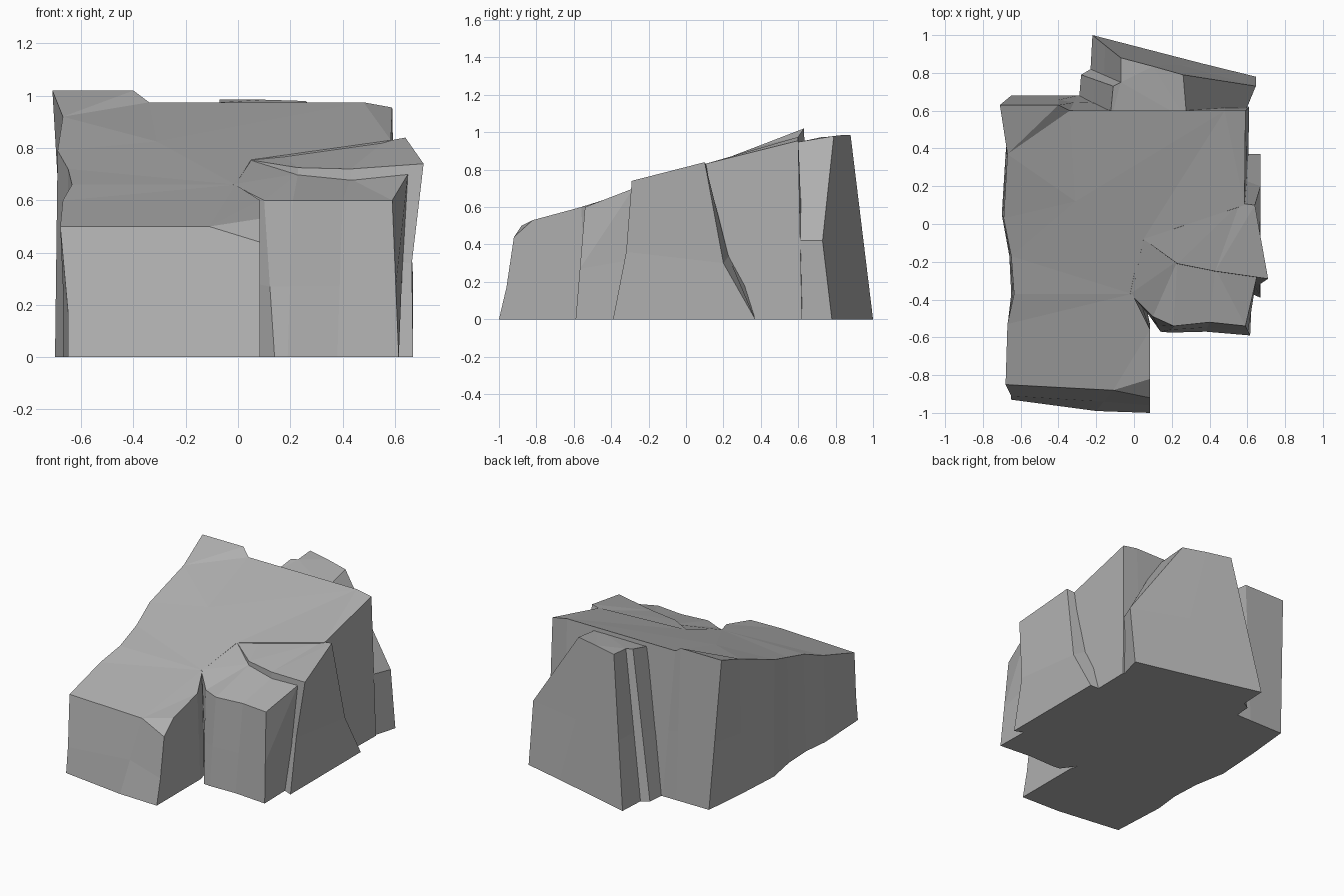
import bpy, bmesh
from mathutils import Vector
from mathutils.geometry import delaunay_2d_cdt

if "Cube" in bpy.data.objects:
    bpy.data.objects.remove(bpy.data.objects["Cube"])


def cap(bm, ring, inner=()):
    """Triangulate a (possibly concave, uneven) ring as seen from above."""
    n = len(ring)
    verts = ring + [bm.verts.new(p) for p in inner]
    pts = [Vector((v.co.x, v.co.y)) for v in verts]
    edges = [(i, (i + 1) % n) for i in range(n)]
    _, _, faces, orig, _, _ = delaunay_2d_cdt(pts, edges, [list(range(n))], 1, 1e-6)
    for f in faces:
        ids = [orig[i][0] for i in f if orig[i]]
        if len(set(ids)) == 3:
            bm.faces.new([verts[i] for i in ids])


def rock_part(name, columns, mids={}, inner=()):
    """Columns run round the outline: (foot x, foot y, top x, top y, top z)."""
    bm = bmesh.new()
    rings = [[], [], []]
    for i, (bx, by, tx, ty, tz) in enumerate(columns):
        foot, top = Vector((bx, by, 0)), Vector((tx, ty, tz))
        mid = Vector(mids[i]) if i in mids else foot.lerp(top, 0.45)
        for ring, p in zip(rings, (foot, mid, top)):
            ring.append(bm.verts.new(p))
    n = len(columns)
    for low, high in zip(rings, rings[1:]):
        for i in range(n):
            j = (i + 1) % n
            bm.faces.new((low[i], low[j], high[j], high[i]))
    cap(bm, rings[0])
    cap(bm, rings[2], inner)
    bmesh.ops.recalc_face_normals(bm, faces=bm.faces)
    mesh = bpy.data.meshes.new(name)
    bm.to_mesh(mesh)
    bm.free()
    mesh.materials.append(stone)
    obj = bpy.data.objects.new(name, mesh)
    bpy.context.collection.objects.link(obj)
    return obj


# Dark grey stone
stone = bpy.data.materials.new("dark_stone")
stone.diffuse_color = (.43, .43, .43, 1)
stone.use_nodes = True
stone.node_tree.nodes["Principled BSDF"].inputs["Base Color"].default_value = stone.diffuse_color

# Main sloping mass, from the low front-left block to the high back edge
rock = rock_part("rock", [
    (-.65, -.93, -.68, -.85, .50),
    (-.20, -.99, -.11, -.88, .50),
    (.085, -1.0, .085, -.92, .44),
    (.085, -.82, .085, -.82, .53),
    (.085, -.53, .085, -.56, .60),
    (.06, -.42, -.01, -.37, .66),
    (.05, -.10, .05, -.08, .755),
    (.60, .08, .585, .10, .83),
    (.61, .62, .59, .60, .955),
    (.48, .64, .48, .60, .975),
    (-.30, .68, -.34, .60, .975),
    (-.40, .68, -.40, .63, 1.02),
    (-.65, .68, -.71, .63, 1.02),
    (-.68, .37, -.67, .37, .92),
    (-.70, .05, -.69, .03, .79),
    (-.66, -.17, -.65, -.17, .72),
    (-.65, -.37, -.635, -.37, .66),
    (-.67, -.55, -.67, -.53, .60),
], {0: (-.65, -.91, .17), 2: (.085, -.96, .17)},
    inner=[(-.31, .12, .825)])

# Lower block at the front right
front_block = rock_part("front_right_block", [
    (.14, -.57, .10, -.49, .60),
    (.19, -.575, .21, -.54, .60),
    (.38, -.57, .40, -.52, .60),
    (.615, -.59, .59, -.54, .60),
    (.61, -.33, .65, -.28, .70),
    (.43, -.20, .43, -.235, .682),
    (.23, -.17, .23, -.195, .702),
    (.03, -.08, .04, -.07, .757),
    (.0, -.37, -.02, -.37, .661),
])

# Raised slab on the right side
slab = rock_part("right_slab", [
    (.22, -.24, .23, -.21, .725),
    (.43, -.29, .43, -.25, .72),
    (.67, -.39, .71, -.29, .74),
    (.67, .37, .64, .10, .84),
    (.50, .37, .56, .11, .825),
    (.10, .30, .15, .06, .79),
    (.04, -.09, .05, -.08, .754),
], {0: (.22, -.22, .36), 1: (.43, -.26, .36),
    2: (.665, -.32, .36), 3: (.67, .20, .30)})

# Buttress leaning against the back
buttress = rock_part("back_buttress", [
    (-.30, .55, -.13, .52, .93),
    (-.28, .79, -.11, .73, .975),
    (-.23, .82, -.07, .75, .975),
    (-.22, 1.0, -.07, .88, .985),
    (.36, .85, .10, .835, .985),
    (.645, .78, .26, .79, .98),
    (.58, .55, .28, .55, .94),
], {5: (.645, .73, .42), 6: (.57, .55, .42)})

# Fuse the pieces into one flat-faced rock
for part in (front_block, slab, buttress):
    mod = rock.modifiers.new("fuse", 'BOOLEAN')
    mod.operation = 'UNION'
    mod.solver = 'EXACT'
    mod.object = part
    bpy.context.view_layer.objects.active = rock
    bpy.ops.object.modifier_apply(modifier=mod.name)
    bpy.data.objects.remove(part)
